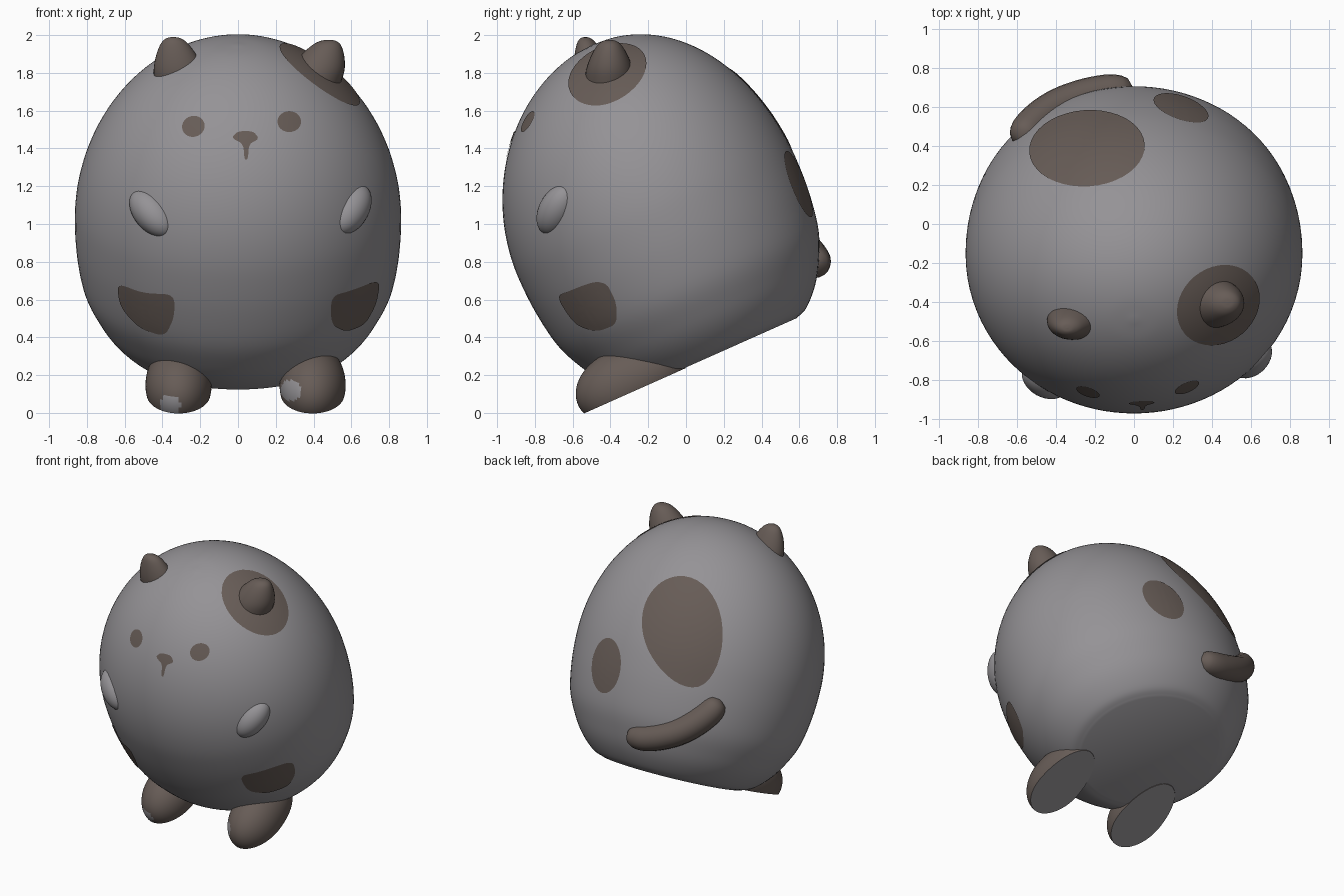
import bpy, bmesh, math
from mathutils import Matrix, Vector
from mathutils.bvhtree import BVHTree

cube = bpy.data.objects.get("Cube")
if cube:
    bpy.data.objects.remove(cube)


def material(name, rgb):
    m = bpy.data.materials.new(name)
    m.use_nodes = True
    m.diffuse_color = (*rgb, 1)
    m.node_tree.nodes["Principled BSDF"].inputs["Base Color"].default_value = (*rgb, 1)
    return m


GREY = material("warm grey", (0.30, 0.29, 0.305))
BROWN = material("dark brown", (0.135, 0.107, 0.094))
TILT = Matrix.Rotation(math.radians(24), 4, 'X')   # whole figure leans forward
AXIS_Y, FLOOR = 0.28, 0.22                         # body axis and base, before the lean
parts = []


def finish(name, bm, *mats, recalc=True):
    if recalc:
        bmesh.ops.recalc_face_normals(bm, faces=bm.faces)
    mesh = bpy.data.meshes.new(name)
    bm.to_mesh(mesh)
    ob = bpy.data.objects.new(name, mesh)
    bpy.context.collection.objects.link(ob)
    for m in mats:
        mesh.materials.append(m)
    parts.append(ob)


def smooth_path(pts, steps=5):
    """Catmull-Rom curve through the points."""
    pts = [Vector(p) for p in pts]
    ext = [2 * pts[0] - pts[1]] + pts + [2 * pts[-1] - pts[-2]]
    out = []
    for a, b, c, d in zip(ext, ext[1:], ext[2:], ext[3:]):
        for i in range(steps):
            t = i / steps
            out.append(0.5 * (2 * b + (c - a) * t + (2 * a - 5 * b + 4 * c - d) * t * t
                              + (3 * b - a - 3 * c + d) * t ** 3))
    return out + [pts[-1]]


def lathe(profile, matrix, segs):
    """Spin a (radius, height) profile round z, cap it and place it."""
    bm = bmesh.new()
    rings = []
    for r, h in smooth_path(profile):
        rings.append([bm.verts.new((r * math.cos(2 * math.pi * i / segs),
                                    r * math.sin(2 * math.pi * i / segs), h)) for i in range(segs)])
    for lo, hi in zip(rings, rings[1:]):
        for i in range(segs):
            j = (i + 1) % segs
            bm.faces.new((lo[i], lo[j], hi[j], hi[i]))
    bm.faces.new(rings[0][::-1])
    bmesh.ops.remove_doubles(bm, verts=bm.verts, dist=1e-4)
    bm.transform(matrix)
    return bm


# Egg-shaped body: flat tilted base, elliptical dome drifting slightly back
egg = [(0.46, 0.22), (0.53, 0.25), (0.62, 0.34), (0.69, 0.45), (0.755, 0.6), (0.79, 0.8)]
egg += [(0.8 * math.cos(a * math.pi / 20), 1 + 0.982 * math.sin(a * math.pi / 20)) for a in range(11)]
body_bm = lathe(egg, Matrix.Translation((0, AXIS_Y, 0)) @ Matrix.Diagonal((1.08, 1, 1, 1)), 96)
for v in body_bm.verts:
    v.co.y += 0.065 * max(0, v.co.z - 1) ** 2
body_bm.transform(TILT)
finish("body", body_bm, GREY)
tree = BVHTree.FromBMesh(body_bm)


def hit(a, b, side):
    """Surface point and normal seen from the front, back or top."""
    origin, ray = {"front": ((a, -3, b), (0, 1, 0)), "back": ((a, 3, b), (0, -1, 0)),
                   "top": ((a, b, 3), (0, 0, -1))}[side]
    return tree.ray_cast(Vector(origin), Vector(ray))[:2]


def ellipse(cx, cy, rx, ry, turn=0, n=40):
    c, s = math.cos(math.radians(turn)), math.sin(math.radians(turn))
    ring = [(rx * math.cos(2 * math.pi * i / n), ry * math.sin(2 * math.pi * i / n)) for i in range(n)]
    return [(cx + x * c - y * s, cy + x * s + y * c) for x, y in ring]


def rounded(pts, times=3):
    """Corner-cutting of a closed outline."""
    for _ in range(times):
        pts = [(p[0] * (1 - t) + q[0] * t, p[1] * (1 - t) + q[1] * t)
               for p, q in zip(pts, pts[1:] + pts[:1]) for t in (0.2, 0.8)]
    return pts


def patch(name, outline, side, rings=6):
    """Thin coloured plate that follows the body surface."""
    n = len(outline)
    cx, cy = (sum(p[k] for p in outline) / n for k in (0, 1))
    bm = bmesh.new()

    def vert(x, y):
        co, no = hit(x, y, side)
        return bm.verts.new(co + no * 0.005)

    centre = vert(cx, cy)
    loops = [[vert(cx + (x - cx) * k / rings, cy + (y - cy) * k / rings) for x, y in outline]
             for k in range(1, rings + 1)]
    for i in range(n):
        j = (i + 1) % n
        bm.faces.new((centre, loops[0][i], loops[0][j]))
        for lo, hi in zip(loops, loops[1:]):
            bm.faces.new((lo[i], hi[i], hi[j], lo[j]))
    bm.normal_update()
    out = hit(cx, cy, side)[1]
    if sum(f.normal.dot(out) for f in bm.faces) < 0:
        bmesh.ops.reverse_faces(bm, faces=bm.faces)
    finish(name, bm, BROWN, recalc=False)


# Face
patch("right_eye", ellipse(-0.235, 1.515, 0.06, 0.055, 20), "front", 3)
patch("left_eye", ellipse(0.27, 1.54, 0.062, 0.055), "front", 3)
patch("nose_and_mouth", rounded([(-0.035, 1.455), (0, 1.49), (0.08, 1.49), (0.112, 1.45), (0.058, 1.422),
                                 (0.052, 1.34), (0.034, 1.34), (0.028, 1.422)], 2), "front", 3)

# Spots on the belly, back and ear
patch("right_belly_spot", rounded([(-0.64, 0.69), (-0.5, 0.635), (-0.335, 0.63), (-0.335, 0.51),
                                   (-0.385, 0.405), (-0.52, 0.45), (-0.62, 0.56)]), "front")
patch("left_belly_spot", rounded([(0.49, 0.62), (0.6, 0.65), (0.75, 0.71), (0.73, 0.58),
                                  (0.67, 0.47), (0.57, 0.43), (0.49, 0.47)]), "front")
patch("large_back_spot", ellipse(-0.24, 0.385, 0.295, 0.195, 4), "top", 8)
patch("small_back_spot", ellipse(0.24, 1.21, 0.14, 0.175), "back")
patch("left_ear_spot", ellipse(0.43, -0.415, 0.225, 0.19, 40), "top", 8)

# Ears: blunt cones of unit size, scaled and leaning towards their tips
cone = [(1.0, -0.8), (1.0, -0.3), (0.95, 0.1), (0.76, 0.5), (0.5, 0.83), (0.25, 0.97), (0, 1)]
for name, base, size, lean in (
        ("left_ear", (0.41, -0.405, 1.80), (0.155, 0.13, 0.175), (0.4, 0)),
        ("right_ear", (-0.31, -0.495, 1.80), (0.14, 0.10, 0.19), (-0.17, -0.2))):
    shear = Matrix(((1, 0, lean[0], 0), (0, 1, lean[1], 0), (0, 0, 1, 0), (0, 0, 0, 1)))
    finish(name, lathe(cone, Matrix.Translation(base) @ shear @ Matrix.Diagonal((*size, 1)), 32), BROWN)

# Feet: long half ellipsoids sliced level with the base; soles and a worn toe patch in body colour
for name, x, worn in (("right_foot", -0.315, (-0.36, 0.04)), ("left_foot", 0.395, (0.28, 0.12))):
    bm = bmesh.new()
    bmesh.ops.create_uvsphere(bm, u_segments=64, v_segments=40, radius=1)
    for v in bm.verts:
        if v.co.y > 0:
            v.co.y *= 1.4
    bm.transform(Matrix.Translation((x, -0.25, 0.27)) @ Matrix.Diagonal((0.175, 0.255, 0.19, 1)))
    cut = bmesh.ops.bisect_plane(bm, geom=bm.verts[:] + bm.edges[:] + bm.faces[:],
                                 plane_co=(0, 0, FLOOR - 0.003), plane_no=(0, 0, 1), clear_inner=True)
    rim = [e for e in cut["geom_cut"] if isinstance(e, bmesh.types.BMEdge)]
    bmesh.ops.contextual_create(bm, geom=rim)
    sole = [f for f in bm.faces if f.calc_center_median().z < FLOOR - 0.002]
    bm.transform(TILT)
    for f in bm.faces:
        c = f.calc_center_median()
        toe = c.y < -0.35 and math.hypot(c.x - worn[0], c.z - worn[1]) < 0.055
        f.material_index = int(toe or f in sole)
    finish(name, bm, BROWN, GREY)

# Arms: low bumps sunk into the belly
for name, a, b in (("right_arm", (-0.54, 1.13), (-0.41, 0.98)), ("left_arm", (0.67, 1.15), (0.58, 1.0))):
    (p, pn), (q, qn) = hit(*a, "front"), hit(*b, "front")
    bm = bmesh.new()
    bmesh.ops.create_uvsphere(bm, u_segments=32, v_segments=20, radius=1)
    bm.transform(Matrix.Translation((p + q) / 2 - (pn + qn) * 0.02)
                 @ (q - p).to_track_quat('Z', 'Y').to_matrix().to_4x4()
                 @ Matrix.Diagonal((0.095, 0.095, 0.155, 1)))
    finish(name, bm, GREY)

# Tail: a round-ended tube curling round the back
spine = []
for p in smooth_path([(0.0, 0.70, 0.79), (-0.18, 0.70, 0.81), (-0.38, 0.62, 0.89),
                      (-0.53, 0.52, 1.01), (-0.60, 0.44, 1.12)], 6):
    co, no = tree.find_nearest(p)[:2]
    spine.append(co - no * 0.015)
bm = bmesh.new()
rings, sides = [], 20
for i, p in enumerate(spine):
    along = (spine[min(i + 1, len(spine) - 1)] - spine[max(i - 1, 0)]).normalized()
    t = 2 * i / (len(spine) - 1) - 1
    r = 0.088 * (1 - abs(t) ** 6) ** 0.5 + 0.004
    u = along.cross(Vector((0, 0, 1))).normalized()
    w = along.cross(u)
    rings.append([bm.verts.new(p + r * (u * math.cos(2 * math.pi * k / sides)
                                        + w * math.sin(2 * math.pi * k / sides))) for k in range(sides)])
for lo, hi in zip(rings, rings[1:]):
    for k in range(sides):
        bm.faces.new((lo[k], lo[(k + 1) % sides], hi[(k + 1) % sides], hi[k]))
bm.faces.new(rings[0])
bm.faces.new(rings[-1])
finish("tail", bm, BROWN)

# Smooth shading with a crisp base edge
bpy.ops.object.select_all(action='DESELECT')
for ob in parts:
    ob.select_set(True)
bpy.context.view_layer.objects.active = parts[0]
bpy.ops.object.shade_smooth_by_angle(angle=math.radians(40))
